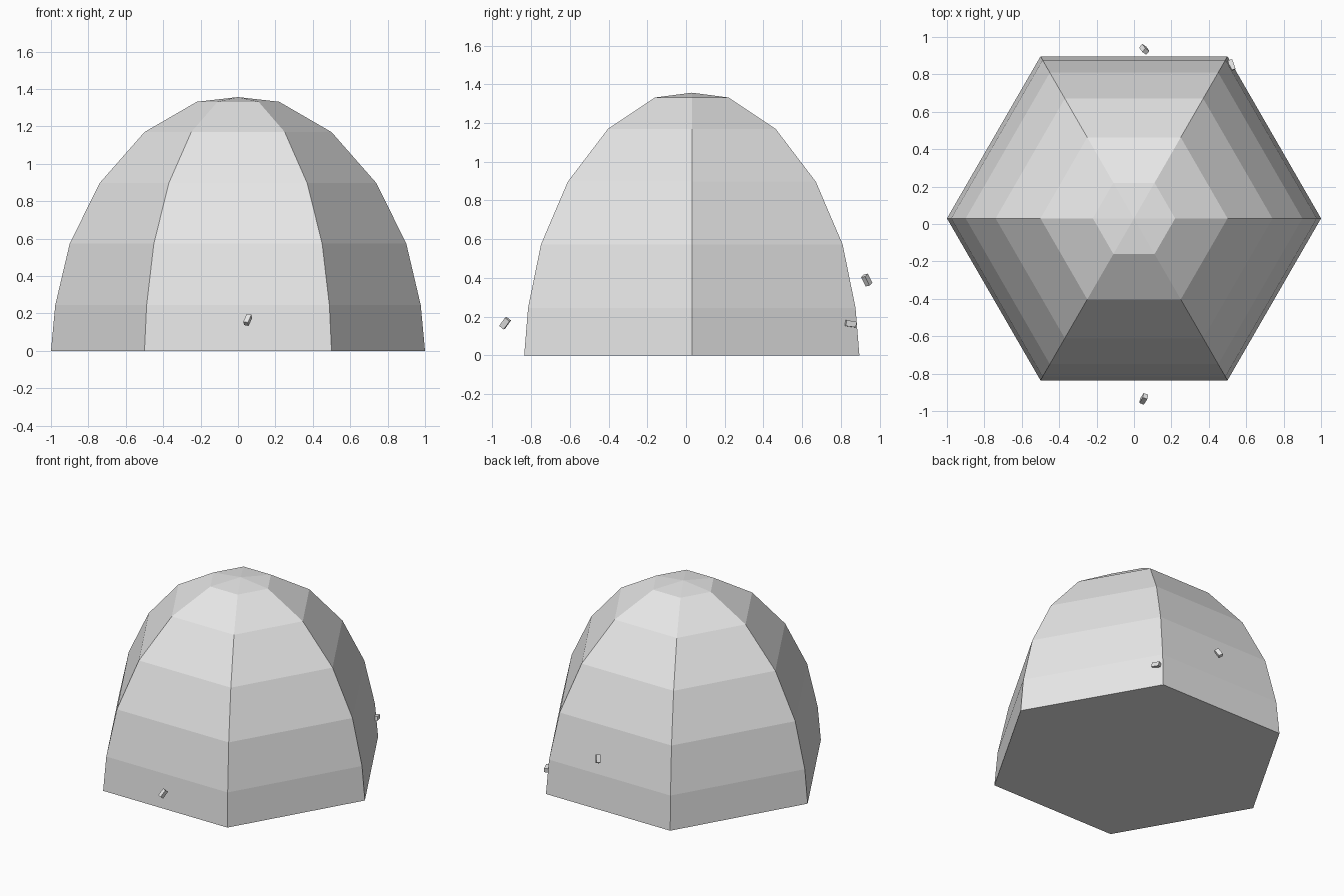
import bpy, bmesh, math
from mathutils import Matrix, Vector

if "Cube" in bpy.data.objects:
    bpy.data.objects.remove(bpy.data.objects["Cube"], do_unlink=True)

CENTRE_Y = 0.03
SIDES = 6


def make_material(name, value):
    mat = bpy.data.materials.new(name)
    mat.use_nodes = True
    colour = (value, value, value, 1)
    mat.diffuse_color = colour
    mat.node_tree.nodes["Principled BSDF"].inputs["Base Color"].default_value = colour
    return mat


def add_object(name, bm, mat):
    bmesh.ops.recalc_face_normals(bm, faces=bm.faces)
    mesh = bpy.data.meshes.new(name)
    bm.to_mesh(mesh)
    bm.free()
    mesh.materials.append(mat)
    obj = bpy.data.objects.new(name, mesh)
    bpy.context.collection.objects.link(obj)
    return obj


grey = make_material("light_grey", 0.8)

# Six-sided dome: stacked rings (radius, height), closed below, pointed on top
profile = [(1, 0), (0.977, 0.245), (0.9, 0.573), (0.74, 0.897), (0.5, 1.17), (0.22, 1.332)]
bm = bmesh.new()
rings = []
for radius, height in profile:
    angles = [math.tau * i / SIDES for i in range(SIDES)]
    rings.append([bm.verts.new((radius * math.cos(a), radius * math.sin(a), height)) for a in angles])
apex = bm.verts.new((0, 0, 1.357))
bm.faces.new(rings[0])
for i in range(SIDES):
    j = (i + 1) % SIDES
    for low, high in zip(rings, rings[1:]):
        bm.faces.new((low[i], low[j], high[j], high[i]))
    bm.faces.new((rings[-1][i], rings[-1][j], apex))
dome = add_object("dome", bm, grey)
dome.location.y = CENTRE_Y


# Small loose chips: thin blocks lying along a given axis
def add_chip(name, centre, axis, roll):
    bm = bmesh.new()
    bmesh.ops.create_cube(bm, size=1, matrix=Matrix.Diagonal((0.026, 0.03, 0.055, 1)))
    chip = add_object(name, bm, grey)
    turn = Vector(axis).to_track_quat("Z", "Y").to_matrix().to_4x4()
    chip.matrix_world = Matrix.Translation(centre) @ turn @ Matrix.Rotation(roll, 4, "Z")


add_chip("front_chip", (0.052, -0.935, 0.166), (0.02, 0.032, 0.045), 0.3)
add_chip("back_chip", (0.055, 0.934, 0.389), (0.018, -0.025, 0.05), 0.3)
add_chip("side_chip", (0.522, 0.85, 0.163), (0.02, -0.058, 0.008), 0)
